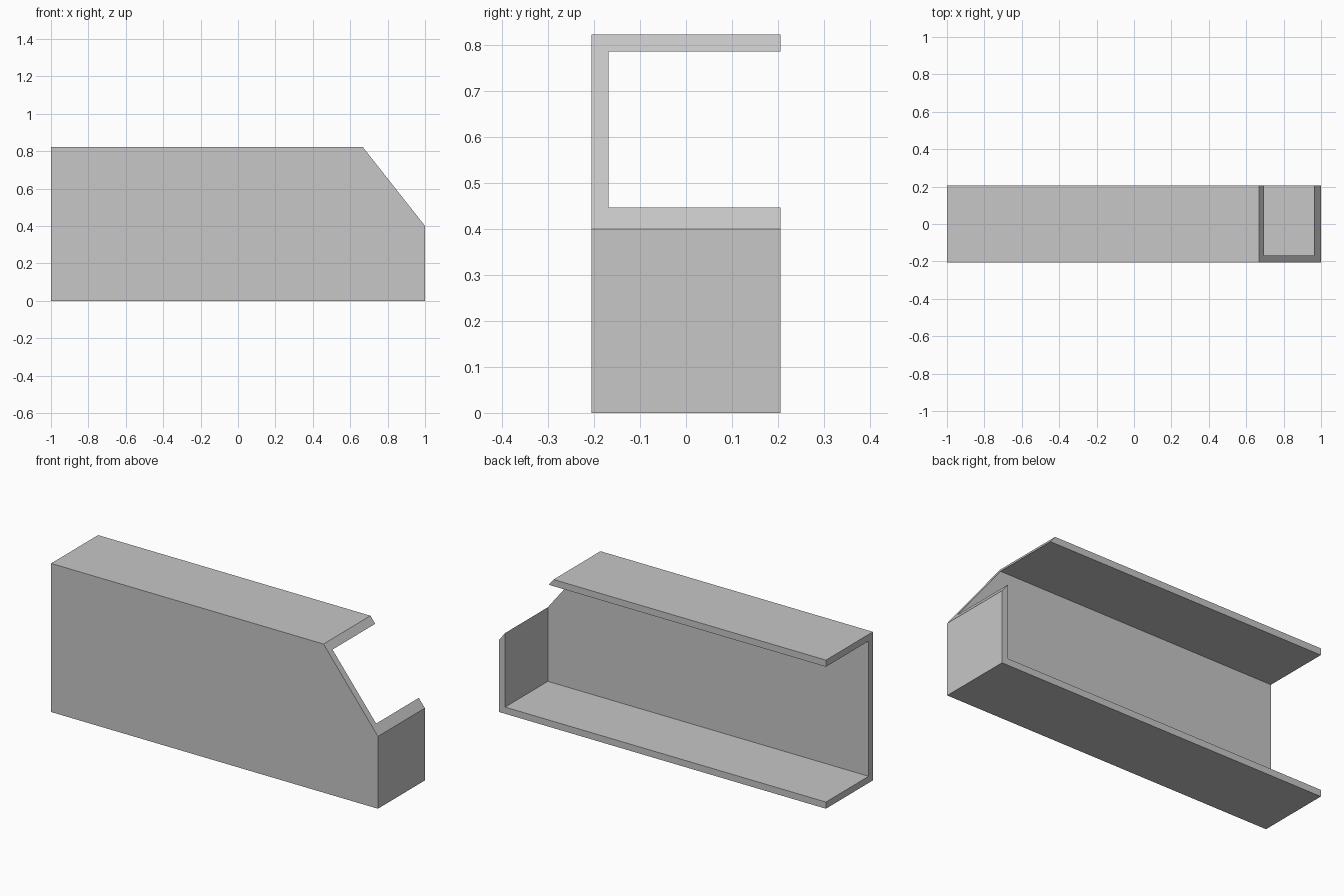
import bpy
import bmesh

if "Cube" in bpy.data.objects:
    bpy.data.objects.remove(bpy.data.objects["Cube"], do_unlink=True)

LENGTH, DEPTH, HEIGHT, WALL = 2.0, 0.41, 0.822, 0.037
SLOPE_X, SLOPE_Z = 0.667, 0.40


def prism(name, profile, y0, y1):
    """Extrude an x-z profile along y."""
    bm = bmesh.new()
    face = bm.faces.new([bm.verts.new((x, y0, z)) for x, z in profile])
    ext = bmesh.ops.extrude_face_region(bm, geom=[face])
    moved = [v for v in ext["geom"] if isinstance(v, bmesh.types.BMVert)]
    bmesh.ops.translate(bm, verts=moved, vec=(0, y1 - y0, 0))
    bmesh.ops.recalc_face_normals(bm, faces=bm.faces)
    mesh = bpy.data.meshes.new(name)
    bm.to_mesh(mesh)
    bm.free()
    obj = bpy.data.objects.new(name, mesh)
    bpy.context.collection.objects.link(obj)
    return obj


# Plain grey material
grey = bpy.data.materials.new("light_grey")
grey.use_nodes = True
color = (0.57, 0.57, 0.57, 1)
grey.diffuse_color = color
grey.node_tree.nodes["Principled BSDF"].inputs["Base Color"].default_value = color

# Casing: a block with one sloped upper corner
half = LENGTH / 2
casing = prism("casing", [(-half, 0), (half, 0), (half, SLOPE_Z),
                          (SLOPE_X, HEIGHT), (-half, HEIGHT)],
               -DEPTH / 2, DEPTH / 2)
casing.data.materials.append(grey)

# Hollow, open at the back, one end and the slope
x0, x1 = -half - 0.1, half - WALL
z0, z1 = WALL, HEIGHT - WALL
cavity = prism("cavity_cutter", [(x0, z0), (x1, z0), (x1, z1), (x0, z1)],
               -DEPTH / 2 + WALL, DEPTH)
cavity.data.materials.append(grey)
cavity.hide_render = True

cut = casing.modifiers.new("hollow", "BOOLEAN")
cut.operation = "DIFFERENCE"
cut.solver = "EXACT"
cut.object = cavity
bpy.context.view_layer.objects.active = casing
bpy.ops.object.modifier_apply(modifier=cut.name)
bpy.data.objects.remove(cavity, do_unlink=True)
